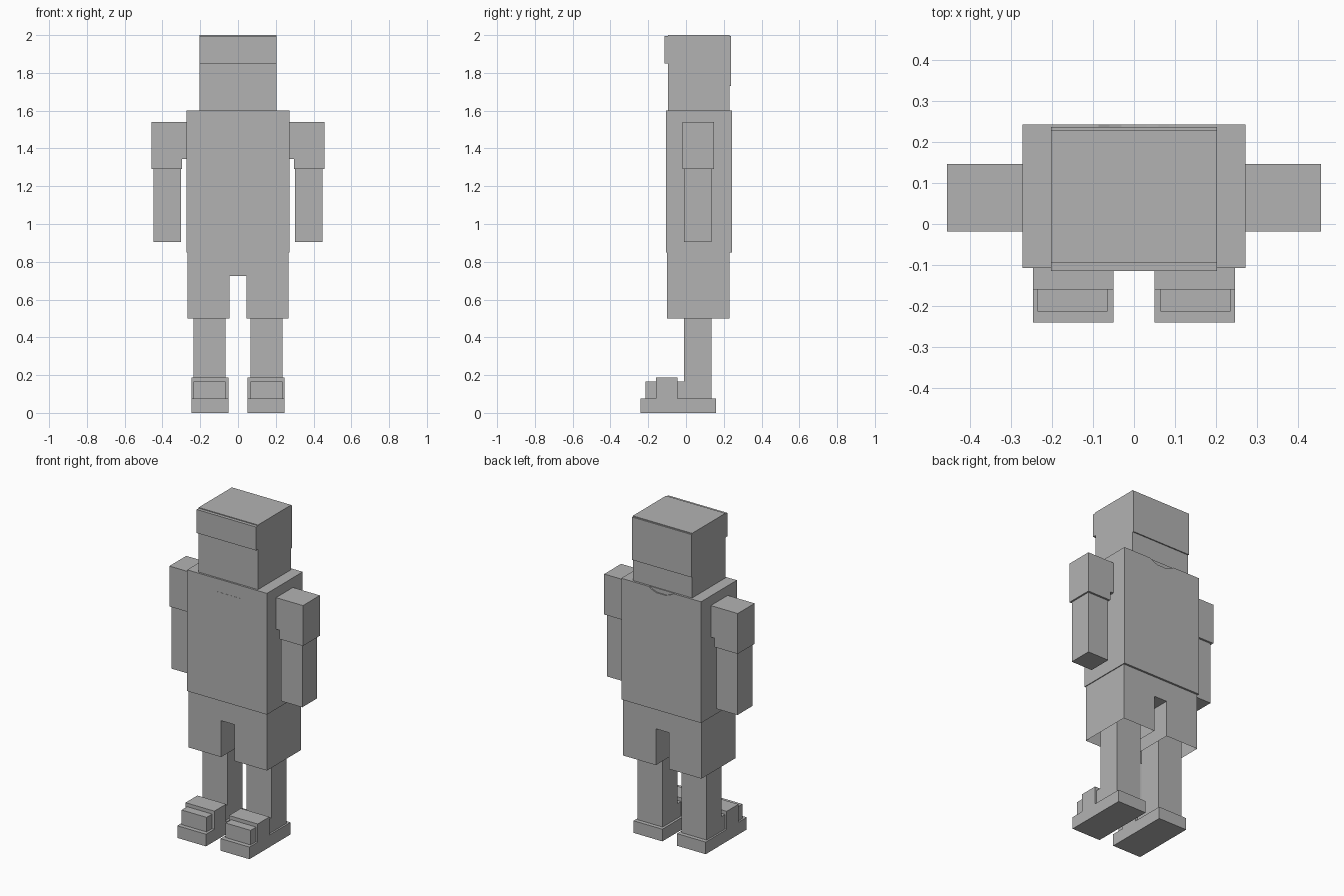
import bpy, bmesh

if "Cube" in bpy.data.objects:
    bpy.data.objects.remove(bpy.data.objects["Cube"])

grey = bpy.data.materials.new("plain_grey")
grey.diffuse_color = (0.45, 0.45, 0.45, 1)
grey.use_nodes = True
grey.node_tree.nodes["Principled BSDF"].inputs["Base Color"].default_value = grey.diffuse_color


def finish(name, bm, mirror=False):
    bmesh.ops.recalc_face_normals(bm, faces=bm.faces)
    mesh = bpy.data.meshes.new(name)
    bm.to_mesh(mesh)
    bm.free()
    mesh.materials.append(grey)
    ob = bpy.data.objects.new(name, mesh)
    bpy.context.collection.objects.link(ob)
    if mirror:
        ob.modifiers.new("Mirror", 'MIRROR').use_mirror_merge = False
    return ob


def slab(name, outline, y0, y1, mirror=False, open_at=None):
    """Extrude an (x, z) outline from y0 to y1; optionally open the underside at one height."""
    bm = bmesh.new()
    face = bm.faces.new([bm.verts.new((x, y0, z)) for x, z in outline])
    new = bmesh.ops.extrude_face_region(bm, geom=[face])["geom"]
    for v in new:
        if isinstance(v, bmesh.types.BMVert):
            v.co.y = y1
    bmesh.ops.recalc_face_normals(bm, faces=bm.faces)
    if open_at is not None:
        low = [f for f in bm.faces if all(abs(v.co.z - open_at) < 1e-4 for v in f.verts)]
        bmesh.ops.delete(bm, geom=low, context='FACES')
    return finish(name, bm, mirror)


def box(name, x0, x1, y0, y1, z0, z1, mirror=False):
    return slab(name, [(x0, z0), (x1, z0), (x1, z1), (x0, z1)], y0, y1, mirror)


# Head with fringe and back hair plates
box("head", -0.203, 0.203, -0.095, 0.23, 1.6, 2.0)
box("fringe", -0.203, 0.203, -0.115, -0.095, 1.85, 1.995)
box("back_hair", -0.203, 0.203, 0.23, 0.237, 1.73, 1.995)

# Torso, with shirt panels cut out at the neckline
box("torso", -0.273, 0.273, -0.102, 0.236, 0.85, 1.6)
slab("shirt_front", [(-0.273, 0.85), (0.273, 0.85), (0.273, 1.6), (0.087, 1.6),
                     (0.087, 1.52), (-0.087, 1.52), (-0.087, 1.6), (-0.273, 1.6)],
     -0.107, -0.102)
box("neck_patch", -0.087, 0.087, -0.106, -0.102, 1.52, 1.6)
slab("shirt_back", [(-0.273, 0.85), (0.273, 0.85), (0.273, 1.6), (0.087, 1.6),
                    (0.06, 1.585), (0.03, 1.575), (-0.03, 1.575), (-0.06, 1.585),
                    (-0.087, 1.6), (-0.273, 1.6)], 0.236, 0.243)

# Shorts, hollow at the leg openings
slab("shorts", [(-0.268, 0.5), (-0.045, 0.5), (-0.045, 0.725), (0.045, 0.725),
                (0.045, 0.5), (0.268, 0.5), (0.268, 0.85), (-0.268, 0.85)],
     -0.1, 0.231, open_at=0.5)

# Arms
slab("sleeve", [(0.273, 1.345), (0.297, 1.345), (0.297, 1.29), (0.457, 1.29),
                (0.457, 1.54), (0.273, 1.54)], -0.018, 0.147, mirror=True)
box("forearm", 0.302, 0.447, -0.01, 0.135, 0.905, 1.29, mirror=True)

# Legs and shoes
box("leg", 0.065, 0.236, -0.01, 0.135, 0.075, 0.84, mirror=True)
box("sole", 0.05, 0.247, -0.241, 0.16, 0.0, 0.075, mirror=True)
box("toe_cap", 0.065, 0.236, -0.214, -0.01, 0.075, 0.165, mirror=True)
box("shoe_strap", 0.05, 0.247, -0.16, -0.045, 0.075, 0.187, mirror=True)
